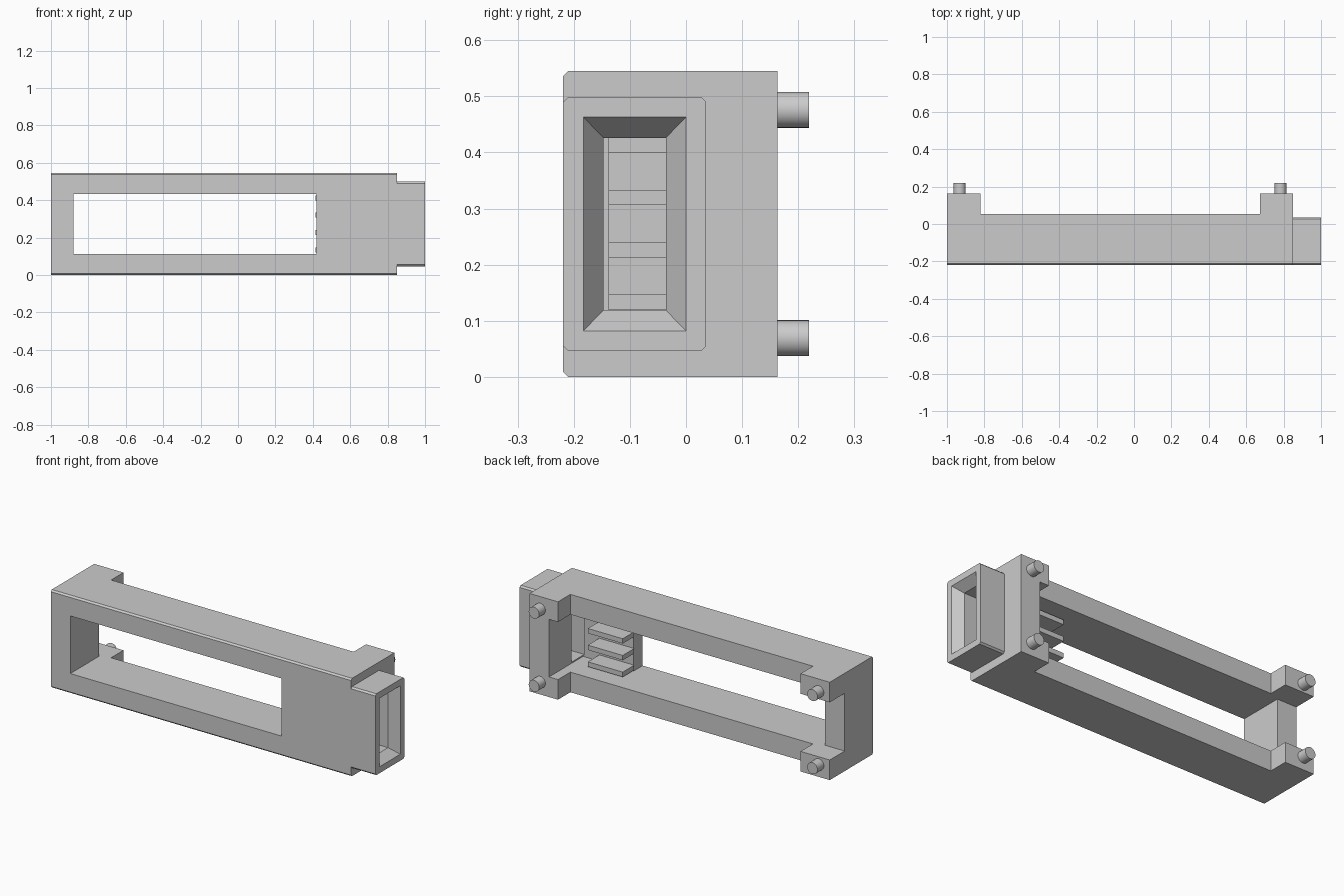
import bpy
from math import pi

cube = bpy.data.objects.get("Cube")
if cube:
    bpy.data.objects.remove(cube, do_unlink=True)

grey = bpy.data.materials.new("light_grey")
grey.use_nodes = True
colour = (0.6, 0.6, 0.6, 1)
grey.diffuse_color = colour
grey.node_tree.nodes["Principled BSDF"].inputs["Base Color"].default_value = colour

HEIGHT = 0.545
MID = HEIGHT / 2
FRONT, BACK = -0.219, 0.163
WIN_LOW, WIN_HIGH = 0.112, HEIGHT - 0.112


def loft(name, sections):
    """Closed solid through cross-sections (x, [(y, z), ...])."""
    n = len(sections[0][1])
    verts = [(x, y, z) for x, ring in sections for y, z in ring]
    faces = [tuple(reversed(range(n))), tuple(range(len(verts) - n, len(verts)))]
    for s in range(len(sections) - 1):
        a = s * n
        for i in range(n):
            j = (i + 1) % n
            faces.append((a + i, a + j, a + n + j, a + n + i))
    mesh = bpy.data.meshes.new(name)
    mesh.from_pydata(verts, [], faces)
    mesh.materials.append(grey)
    ob = bpy.data.objects.new(name, mesh)
    bpy.context.collection.objects.link(ob)
    return ob


def rect(y0, y1, z0, z1):
    return [(y0, z0), (y1, z0), (y1, z1), (y0, z1)]


def box(name, x0, x1, y0, y1, z0, z1):
    ring = rect(y0, y1, z0, z1)
    return loft(name, [(x0, ring), (x1, ring)])


def combine(target, tool, operation):
    mod = target.modifiers.new(operation.lower(), "BOOLEAN")
    mod.operation, mod.solver, mod.object = operation, "EXACT", tool
    bpy.context.view_layer.objects.active = target
    bpy.ops.object.modifier_apply(modifier=mod.name)
    bpy.data.objects.remove(tool, do_unlink=True)


# Main frame with chamfered front edges
c = 0.009
profile = [(FRONT + c, 0), (BACK, 0), (BACK, HEIGHT), (FRONT + c, HEIGHT),
           (FRONT, HEIGHT - c), (FRONT, c)]
frame = loft("frame", [(-1, profile), (0.85, profile)])

# Rear recess between the feet, window, slat pocket and gap in the end wall
for cut in [(-0.82, 0.675, 0.054, 1, -1, 1),
            (-0.88, 0.42, -1, 1, WIN_LOW, WIN_HIGH),
            (0, 0.73, -0.137, 1, WIN_LOW, WIN_HIGH),
            (-2, -0.5, 0.032, 1, WIN_LOW, WIN_HIGH)]:
    combine(frame, box("cutter", *cut), "DIFFERENCE")

# Chamfered spout on the end
low, high, back = 0.046, HEIGHT - 0.046, 0.036
ring = [(FRONT + c, low), (back - c, low), (back, low + c), (back, high - c),
        (back - c, high), (FRONT + c, high), (FRONT, high - c), (FRONT, low + c)]
combine(frame, loft("spout", [(0.8, ring), (1, ring)]), "UNION")

# Passage through the spout, flared at its mouth
inner = rect(-0.147, -0.036, 0.119, HEIGHT - 0.119)
outer = rect(-0.183, 0, 0.082, HEIGHT - 0.082)
passage = loft("passage", [(0.725, inner), (0.95, inner), (1, outer), (1.1, outer)])
combine(frame, passage, "DIFFERENCE")

# Four slats on the pocket floor
for i in range(4):
    z = 0.12 + 0.093 * i
    box(f"slat_{i + 1}", 0.415, 0.63, -0.137, -0.036, z, z + 0.027)

# Round pegs on the feet
for side, x in (("right", -0.932), ("left", 0.784)):
    for level, z in (("lower", 0.069), ("upper", HEIGHT - 0.069)):
        bpy.ops.mesh.primitive_cylinder_add(vertices=32, radius=0.032, depth=0.056,
                                            location=(x, BACK + 0.028, z),
                                            rotation=(pi / 2, 0, 0))
        peg = bpy.context.object
        peg.name = f"{level}_{side}_peg"
        peg.data.materials.append(grey)
        bpy.ops.object.shade_smooth_by_angle()
